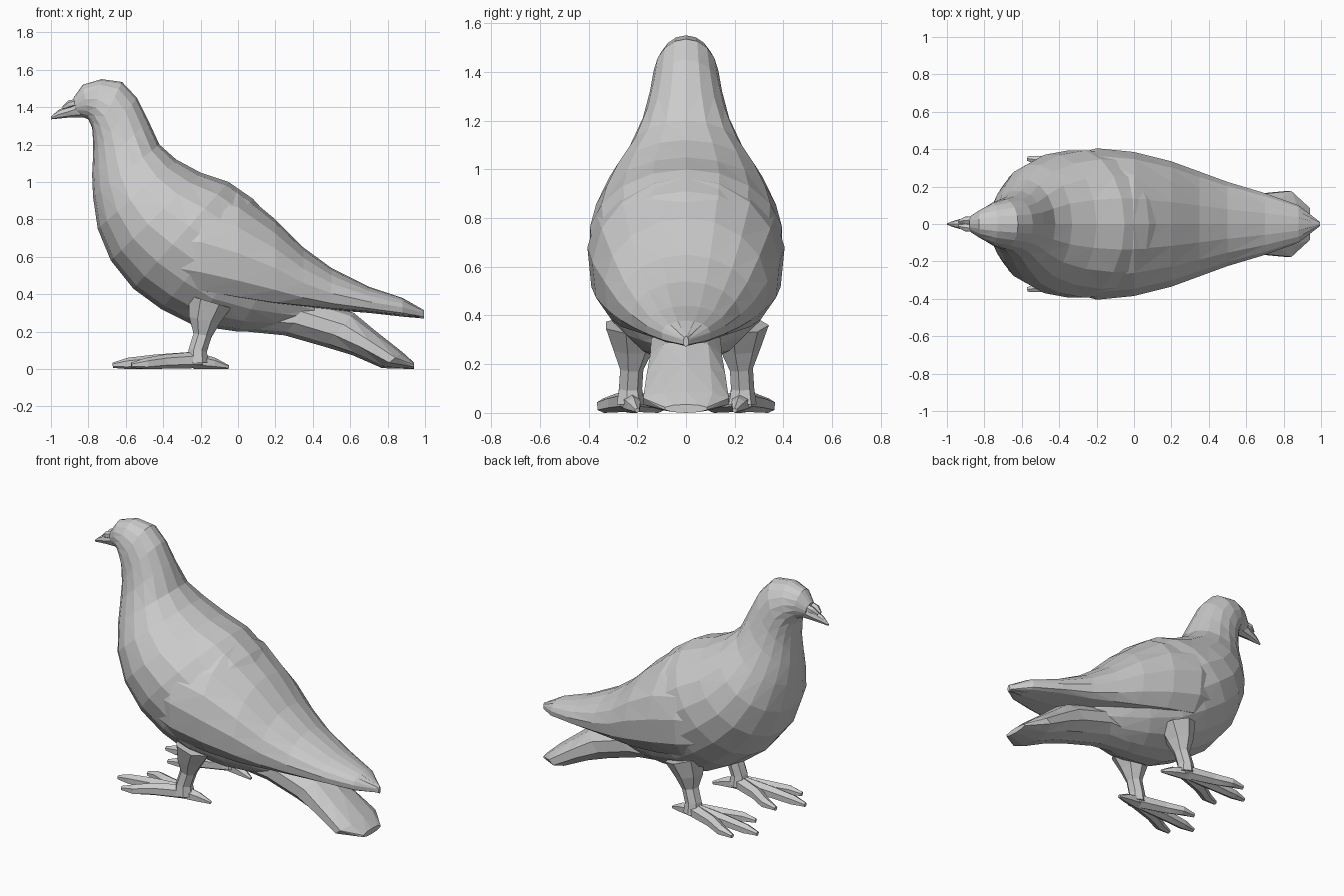
import bpy, bmesh
from math import sin, cos, pi
from mathutils import Vector


def loft(name, rings):
    """Skin a list of equal-sized rings and cap both ends, flat shaded."""
    bm = bmesh.new()
    rows = [[bm.verts.new(p) for p in ring] for ring in rings]
    n = len(rows[0])
    for a, b in zip(rows, rows[1:]):
        for i in range(n):
            j = (i + 1) % n
            bm.faces.new((a[i], a[j], b[j], b[i]))
    bm.faces.new(rows[0])
    bm.faces.new(rows[-1])
    bmesh.ops.recalc_face_normals(bm, faces=bm.faces)
    bmesh.ops.triangulate(bm, faces=bm.faces)
    mesh = bpy.data.meshes.new(name)
    bm.to_mesh(mesh)
    bm.free()
    obj = bpy.data.objects.new(name, mesh)
    bpy.context.collection.objects.link(obj)
    return obj


def slices(table, sides):
    """Rows of upper (x, z), lower (x, z), half width -> elliptical rings."""
    rings = []
    for xt, zt, xb, zb, w in table:
        top, low = Vector((xt, 0, zt)), Vector((xb, 0, zb))
        c, h = (top + low) / 2, (top - low) / 2
        rings.append([c + h * cos(2 * pi * i / sides)
                      + Vector((0, w * sin(2 * pi * i / sides), 0))
                      for i in range(sides)])
    return rings


def tube(name, path, sides=6):
    """Rows of x, y, z, radius -> tapered limb following the path."""
    pts = [Vector(p[:3]) for p in path]
    rings = []
    for k, p in enumerate(pts):
        d = (pts[min(k + 1, len(pts) - 1)] - pts[max(k - 1, 0)]).normalized()
        ref = Vector((0, 0, 1)) if abs(d.z) < 0.8 else Vector((1, 0, 0))
        u = d.cross(ref).normalized()
        v = u.cross(d)
        ring = []
        for i in range(sides):
            a = 2 * pi * (i + 0.5) / sides
            q = p + (u * cos(a) + v * sin(a)) * path[k][3]
            q.z = max(q.z, 0)
            ring.append(q)
        rings.append(ring)
    return loft(name, rings)


# Head, neck, breast and belly
loft("body", slices([
    (-0.88, 1.45, -0.86, 1.36, 0.045),
    (-0.83, 1.52, -0.80, 1.335, 0.08),
    (-0.73, 1.55, -0.78, 1.29, 0.115),
    (-0.62, 1.535, -0.775, 1.22, 0.135),
    (-0.54, 1.45, -0.775, 1.14, 0.15),
    (-0.48, 1.33, -0.78, 1.04, 0.18),
    (-0.42, 1.20, -0.775, 0.92, 0.24),
    (-0.33, 1.12, -0.75, 0.75, 0.32),
    (-0.20, 1.05, -0.68, 0.58, 0.375),
    (-0.05, 1.00, -0.56, 0.43, 0.40),
    (0.08, 0.91, -0.41, 0.32, 0.39),
    (0.18, 0.80, -0.24, 0.235, 0.35),
    (0.28, 0.68, 0.00, 0.20, 0.28),
    (0.36, 0.58, 0.20, 0.20, 0.20),
    (0.42, 0.45, 0.40, 0.22, 0.12),
], 18))

# Folded wings: rows of x, top, widest height, lower edge, half width
wing_rows = [
    (-0.45, 0.90, 0.68, 0.48, 0.33),
    (-0.20, 1.00, 0.68, 0.41, 0.405),
    (0.00, 0.965, 0.62, 0.375, 0.385),
    (0.20, 0.80, 0.54, 0.345, 0.335),
    (0.35, 0.65, 0.46, 0.33, 0.28),
    (0.50, 0.54, 0.405, 0.315, 0.225),
    (0.70, 0.44, 0.36, 0.30, 0.165),
    (0.88, 0.38, 0.33, 0.28, 0.10),
    (0.995, 0.315, 0.295, 0.27, 0.01),
]
wing_rings = []
for x, top, mid, low, w in wing_rows:
    up, down = top - mid, mid - low
    half = [(0.35, mid + up * 0.93), (0.68, mid + up * 0.71),
            (0.90, mid + up * 0.40), (1.0, mid), (0.96, mid - down * 0.6),
            (0.80, low + 0.01), (0.45, low + 0.005)]
    ring = [(x, 0, top)] + [(x, f * w, z) for f, z in half] + [(x, 0, low)]
    ring += [(x, -f * w, z) for f, z in reversed(half)]
    wing_rings.append(ring)
loft("folded_wings", wing_rings)

# Tail fan sloping down to the ground
loft("tail", slices([
    (0.10, 0.36, 0.05, 0.20, 0.13),
    (0.40, 0.37, 0.25, 0.18, 0.15),
    (0.62, 0.30, 0.46, 0.12, 0.155),
    (0.74, 0.20, 0.61, 0.075, 0.17),
    (0.88, 0.09, 0.77, 0.005, 0.185),
    (0.94, 0.035, 0.94, 0.0, 0.09),
], 10))

# Beak with the small swellings at its base
loft("beak", slices([
    (-0.84, 1.46, -0.82, 1.345, 0.05),
    (-0.92, 1.405, -0.90, 1.345, 0.032),
    (-0.96, 1.385, -0.95, 1.34, 0.02),
    (-1.00, 1.35, -1.00, 1.335, 0.004),
], 8))
for s, side in ((1, "left"), (-1, "right")):
    tube(side + "_beak_swelling", [(-0.86, s * 0.022, 1.425, 0.02),
                                   (-0.90, s * 0.02, 1.415, 0.022),
                                   (-0.935, s * 0.012, 1.395, 0.01)])

# Legs and feet
for s, side in ((1, "left"), (-1, "right")):
    tube(side + "_leg", [(-0.15, s * 0.22, 0.36, 0.12),
                         (-0.18, s * 0.22, 0.26, 0.085),
                         (-0.19, s * 0.225, 0.18, 0.05),
                         (-0.215, s * 0.23, 0.10, 0.05),
                         (-0.215, s * 0.23, 0.035, 0.06)], 7)
    for toe, x, y in (("inner", -0.56, 0.10), ("middle", -0.67, 0.24),
                      ("outer", -0.57, 0.35)):
        mx, my = (x - 0.21) / 2, (y + 0.23) / 2
        tube(f"{side}_{toe}_toe", [(-0.20, s * 0.23, 0.05, 0.045),
                                   (mx, s * my, 0.04, 0.038),
                                   (x + 0.08, s * (y * 0.8 + my * 0.2), 0.028, 0.032),
                                   (x, s * y, 0.02, 0.014)])
    tube(side + "_hind_toe", [(-0.23, s * 0.23, 0.045, 0.045),
                              (-0.13, s * 0.215, 0.03, 0.032),
                              (-0.05, s * 0.20, 0.01, 0.01)])
